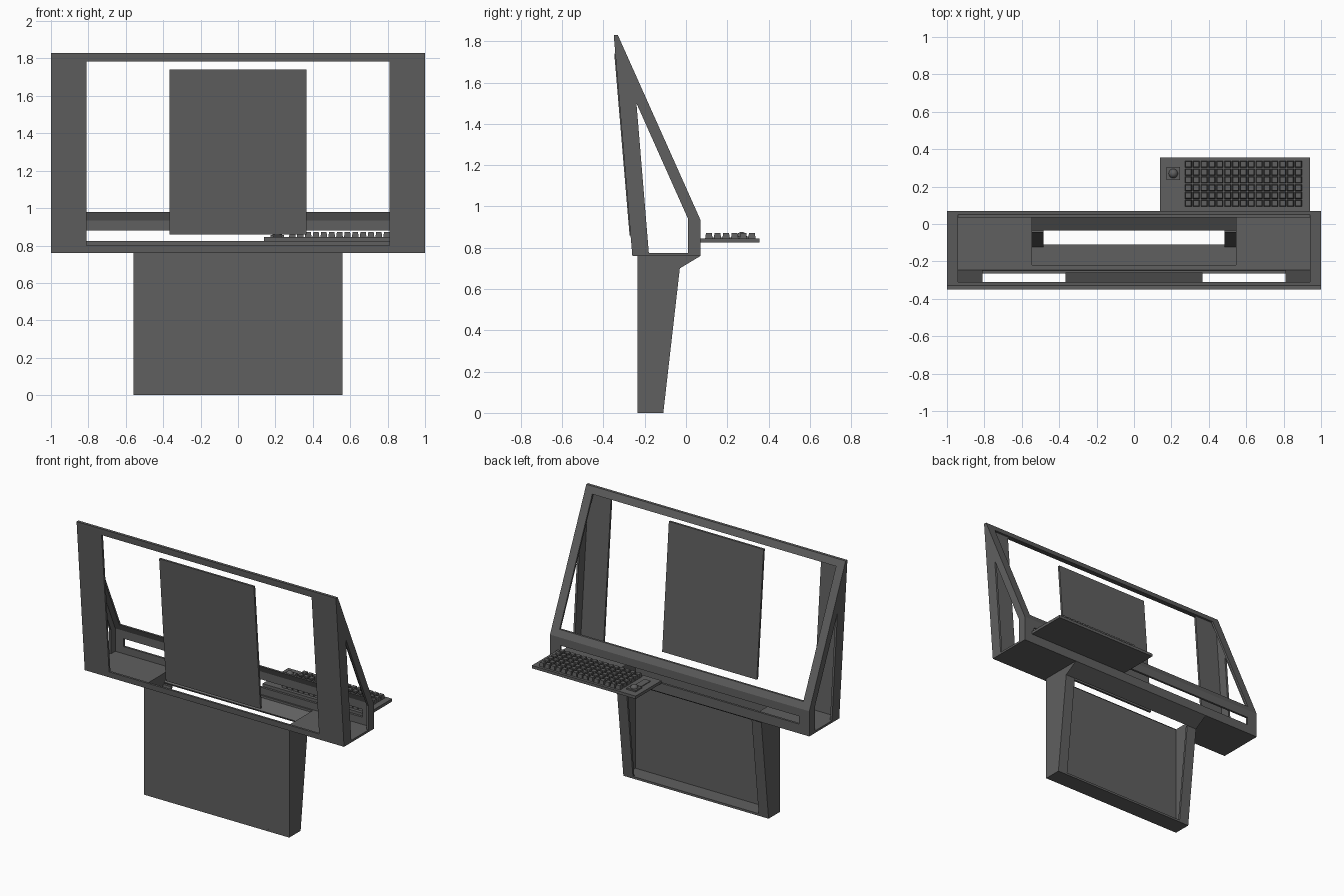
import bpy, bmesh
from mathutils import Vector

cube = bpy.data.objects.get("Cube")
if cube:
    bpy.data.objects.remove(cube, do_unlink=True)

mat = bpy.data.materials.new("dark_grey_metal")
mat.use_nodes = True
GREY = (0.115, 0.115, 0.115, 1)
mat.diffuse_color = GREY
mat.node_tree.nodes["Principled BSDF"].inputs["Base Color"].default_value = GREY

T = 0.015  # sheet thickness


def finish(name, bm):
    bmesh.ops.recalc_face_normals(bm, faces=bm.faces)
    me = bpy.data.meshes.new(name)
    bm.to_mesh(me)
    bm.free()
    me.materials.append(mat)
    ob = bpy.data.objects.new(name, me)
    bpy.context.collection.objects.link(ob)
    return ob


def sheet(name, loops, place, depth):
    """Flat sheet from an outline plus optional holes, placed in space and thickened."""
    bm = bmesh.new()
    for loop in loops:
        vs = [bm.verts.new(place(u, v)) for u, v in loop]
        for a, b in zip(vs, vs[1:] + vs[:1]):
            bm.edges.new((a, b))
    bmesh.ops.triangle_fill(bm, use_beauty=True, edges=bm.edges[:])
    ext = bmesh.ops.extrude_face_region(bm, geom=bm.faces[:])
    moved = [g for g in ext["geom"] if isinstance(g, bmesh.types.BMVert)]
    bmesh.ops.translate(bm, verts=moved, vec=Vector(depth))
    bmesh.ops.dissolve_limit(bm, angle_limit=0.01, verts=bm.verts[:], edges=bm.edges[:])
    return finish(name, bm)


def rect(u0, u1, v0, v1):
    return [(u0, v0), (u1, v0), (u1, v1), (u0, v1)]


def add_box(bm, x, y, z, taper=1.0):
    lo, hi = Vector((x[0], y[0], z[0])), Vector((x[1], y[1], z[1]))
    mid, size = (lo + hi) / 2, hi - lo
    for v in bmesh.ops.create_cube(bm, size=1)["verts"]:
        k = taper if v.co.z > 0 else 1
        v.co = mid + Vector((v.co.x * size.x * k, v.co.y * size.y * k, v.co.z * size.z))


def box(name, x, y, z):
    bm = bmesh.new()
    add_box(bm, x, y, z)
    return finish(name, bm)


def front_y(z):
    return -0.26 - (z - 0.76) * 0.09 / 1.07


def slope_y(z):
    return 0.07 - (z - 0.935) * 0.4 / 0.895


def cabinet_back_y(z):
    return -0.11 + z * 0.08 / 0.7


# Upper frame: side sheets with a window
side = [(-0.35, 1.83), (-0.33, 1.83), (0.07, 0.935), (0.07, 0.76), (-0.26, 0.76)]
side_hole = [(-0.24, 1.5), (0.01, 0.94), (0.01, 0.773), (-0.18, 0.773)]
for s, label in ((1, "left"), (-1, "right")):
    sheet(label + "_side_frame", [side, side_hole],
          lambda y, z: (s, y, z), (-s * T, 0, 0))

# Upper frame: leaning front, sloped back, slotted lower back, top edge
sheet("front_frame", [rect(-1, 1, 0.76, 1.83), rect(-0.81, 0.81, 0.8, 1.785)],
      lambda x, z: (x, front_y(z), z), (0, T, 0))
sheet("sloped_back_frame", [rect(-1, 1, 0.935, 1.83), rect(-0.94, 0.94, 0.98, 1.785)],
      lambda x, z: (x, slope_y(z), z), (0, -T, 0))
sheet("slotted_back", [rect(-1, 1, 0.76, 0.935), rect(-0.92, 0.92, 0.825, 0.88)],
      lambda x, z: (x, 0.07, z), (0, -T, 0))
box("top_edge", (-1, 1), (-0.349, -0.331), (1.815, 1.83))

# Floor with an opening into the cabinet
sheet("floor", [rect(-1, 1, -0.26, 0.07), rect(-0.545, 0.545, -0.22, 0.045)],
      lambda x, y: (x, y, 0.76), (0, 0, T))

# Hanging screen panel
sheet("screen_panel", [rect(-0.365, 0.365, 0.86, 1.74)],
      lambda x, z: (x, front_y(z) - 0.005, z), (0, T, 0))

# Lower cabinet, open at the back
cab = [(-0.235, 0), (-0.11, 0), (-0.03, 0.7), (0.07, 0.76), (-0.235, 0.76)]
for s, label in ((1, "left"), (-1, "right")):
    sheet(label + "_cabinet_side", [cab], lambda y, z: (s * 0.56, y, z), (-s * T, 0, 0))
    sheet(label + "_cabinet_flange", [rect(0.485, 0.56, 0, 0.7)],
          lambda x, z: (s * x, cabinet_back_y(z), z), (0, -T, 0))
box("cabinet_front", (-0.56, 0.56), (-0.235, -0.22), (0, 0.76))
box("cabinet_bottom", (-0.56, 0.56), (-0.235, -0.11), (0, T))
sheet("cabinet_top_slope", [[(-0.03, 0.7), (0.07, 0.76), (0.045, 0.76), (-0.035, 0.712)]],
      lambda y, z: (-0.56, y, z), (1.12, 0, 0))

# Keyboard tray
box("keyboard_tray", (0.14, 0.94), (0.07, 0.355), (0.825, 0.845))
bm = bmesh.new()
cols, rows = 15, 6
dx, dy = 0.63 / cols, 0.25 / rows
for i in range(cols):
    for j in range(rows):
        x, y = 0.27 + i * dx, 0.09 + j * dy
        add_box(bm, (x + 0.003, x + dx - 0.003), (y + 0.003, y + dy - 0.003),
                (0.845, 0.872), 0.8)
finish("keys", bm)

# Trackball and side button
box("trackball_base", (0.175, 0.245), (0.235, 0.305), (0.845, 0.855))
bm = bmesh.new()
bmesh.ops.create_uvsphere(bm, u_segments=20, v_segments=12, radius=0.025)
bmesh.ops.translate(bm, verts=bm.verts, vec=(0.21, 0.27, 0.852))
for f in bm.faces:
    f.smooth = True
finish("trackball", bm)
box("side_button", (0.188, 0.235), (0.12, 0.225), (0.845, 0.85))
